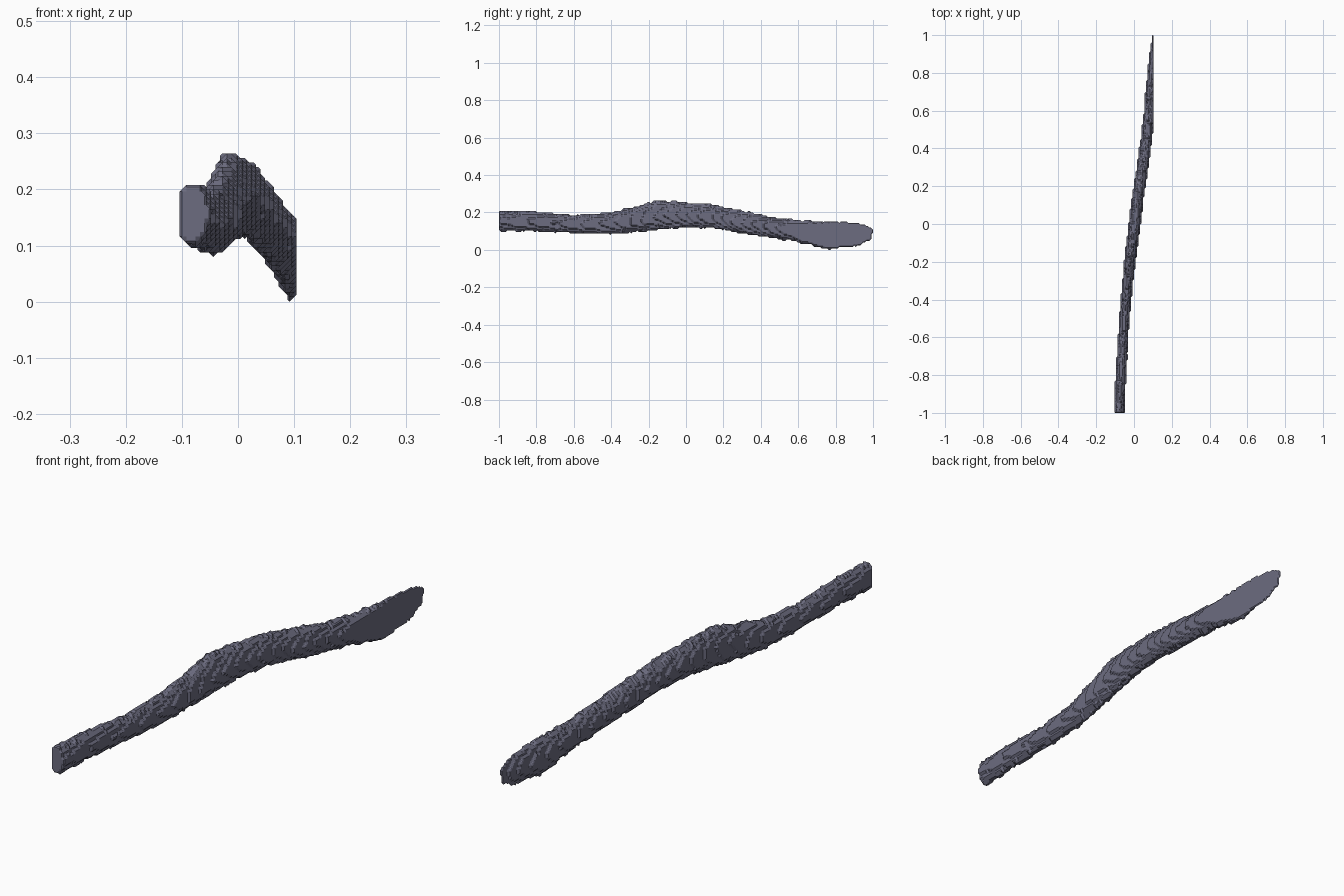
import bpy, bmesh
from itertools import product
from mathutils import Vector, noise

cube = bpy.data.objects.get("Cube")
if cube:
    bpy.data.objects.remove(cube)

STEP = 0.008
NX, NY, NZ = 26, 250, 36

# Stations along the strand: y, centre x, half width, bottom z, top z
STATIONS = [
    (-1.0, -0.081, 0.029, 0.1, 0.21),
    (-0.8, -0.069, 0.028, 0.1, 0.205),
    (-0.6, -0.058, 0.027, 0.09, 0.185),
    (-0.4, -0.043, 0.028, 0.085, 0.2),
    (-0.25, -0.027, 0.03, 0.095, 0.238),
    (-0.16, -0.018, 0.031, 0.108, 0.264),
    (0.0, 0.003, 0.032, 0.122, 0.255),
    (0.15, 0.022, 0.032, 0.115, 0.24),
    (0.3, 0.045, 0.031, 0.09, 0.21),
    (0.45, 0.066, 0.03, 0.065, 0.177),
    (0.6, 0.082, 0.029, 0.042, 0.158),
    (0.75, 0.095, 0.029, 0.008, 0.15),
    (0.9, 0.112, 0.03, 0.012, 0.15),
    (0.96, 0.122, 0.03, 0.02, 0.15),
    (1.0, 0.129, 0.03, 0.03, 0.15),
]


def station(y):
    for a, b in zip(STATIONS, STATIONS[1:]):
        if y <= b[0]:
            t = (y - a[0]) / (b[0] - a[0])
            return [p + (q - p) * t for p, q in zip(a[1:], b[1:])]
    return STATIONS[-1][1:]


def centre(i, j, k):
    return Vector(((i - NX / 2 + 0.5) * STEP,
                   (j - NY / 2 + 0.5) * STEP,
                   (k + 0.5) * STEP))


# Fill the strand with small blocks, with a slightly ragged skin
solid = set()
for j in range(NY):
    xc, half, low, high = station(centre(0, j, 0).y)
    zc, tall = (low + high) / 2, (high - low) / 2
    for i, k in product(range(NX), range(NZ)):
        p = centre(i, j, k)
        u, v = (p.x - xc) / half, (p.z - zc) / tall
        rough = 0.1 * noise.noise(p * 25) + 0.1 * abs(v) * noise.noise(p * 70)
        if u * u + v * v < (1 + rough) ** 2:
            solid.add((i, j, k))

# The six sides of a cell, each as a ring of four corners
SIDES = []
for axis, end in product(range(3), (0, 1)):
    ring = []
    for a, b in ((0, 0), (1, 0), (1, 1), (0, 1)):
        corner = [a, b]
        corner.insert(axis, end)
        ring.append(tuple(corner))
    SIDES.append(ring)

# Wrap the blocks in a skin that passes halfway between full and empty
bm = bmesh.new()
verts = {}


def halfway(p, q):
    key = tuple(a + b for a, b in zip(p, q))
    if key not in verts:
        verts[key] = bm.verts.new((centre(*p) + centre(*q)) / 2)
    return key


cells = {(i - a, j - b, k - c) for i, j, k in solid
         for a, b, c in product((0, 1), repeat=3)}
for cell in cells:
    corners = [tuple(c + d for c, d in zip(cell, o))
               for o in product((0, 1), repeat=3)]
    if all(c in solid for c in corners):
        continue
    links = {}
    for ring in SIDES:
        pts = [tuple(c + d for c, d in zip(cell, o)) for o in ring]
        full = [p in solid for p in pts]
        cross = [n for n in range(4) if full[n] != full[(n + 1) % 4]]
        # On a checkered side, cut off each full corner separately
        if len(cross) == 4 and not full[0]:
            cross = cross[1:] + cross[:1]
            pairs = [(cross[3], cross[0]), (cross[1], cross[2])]
            pairs = [(0, 1), (2, 3)]
        elif len(cross) == 4:
            pairs = [(3, 0), (1, 2)]
        else:
            pairs = [tuple(cross)] if cross else []
        for m, n in pairs:
            a = halfway(pts[m], pts[(m + 1) % 4])
            b = halfway(pts[n], pts[(n + 1) % 4])
            links.setdefault(a, []).append(b)
            links.setdefault(b, []).append(a)
    # Join the cuts of the cell into closed loops
    while links:
        key = next(iter(links))
        loop = []
        while key in links:
            loop.append(key)
            nexts = [n for n in links.pop(key) if n in links]
            key = nexts[0] if nexts else None
        if len(loop) > 2:
            face = [verts[n] for n in loop]
            if not bm.faces.get(face):
                bm.faces.new(face)

bmesh.ops.recalc_face_normals(bm, faces=bm.faces)

# Rest the strand on the ground
lowest = min(v.co.z for v in bm.verts)
bmesh.ops.translate(bm, verts=bm.verts, vec=(0, 0, -lowest))

mesh = bpy.data.meshes.new("strand")
bm.to_mesh(mesh)
bm.free()

# One slate grey colour
slate = bpy.data.materials.new("slate grey")
slate.use_nodes = True
colour = (0.15, 0.15, 0.215, 1)
slate.diffuse_color = colour
slate.node_tree.nodes["Principled BSDF"].inputs["Base Color"].default_value = colour
mesh.materials.append(slate)

strand = bpy.data.objects.new("strand", mesh)
bpy.context.collection.objects.link(strand)
